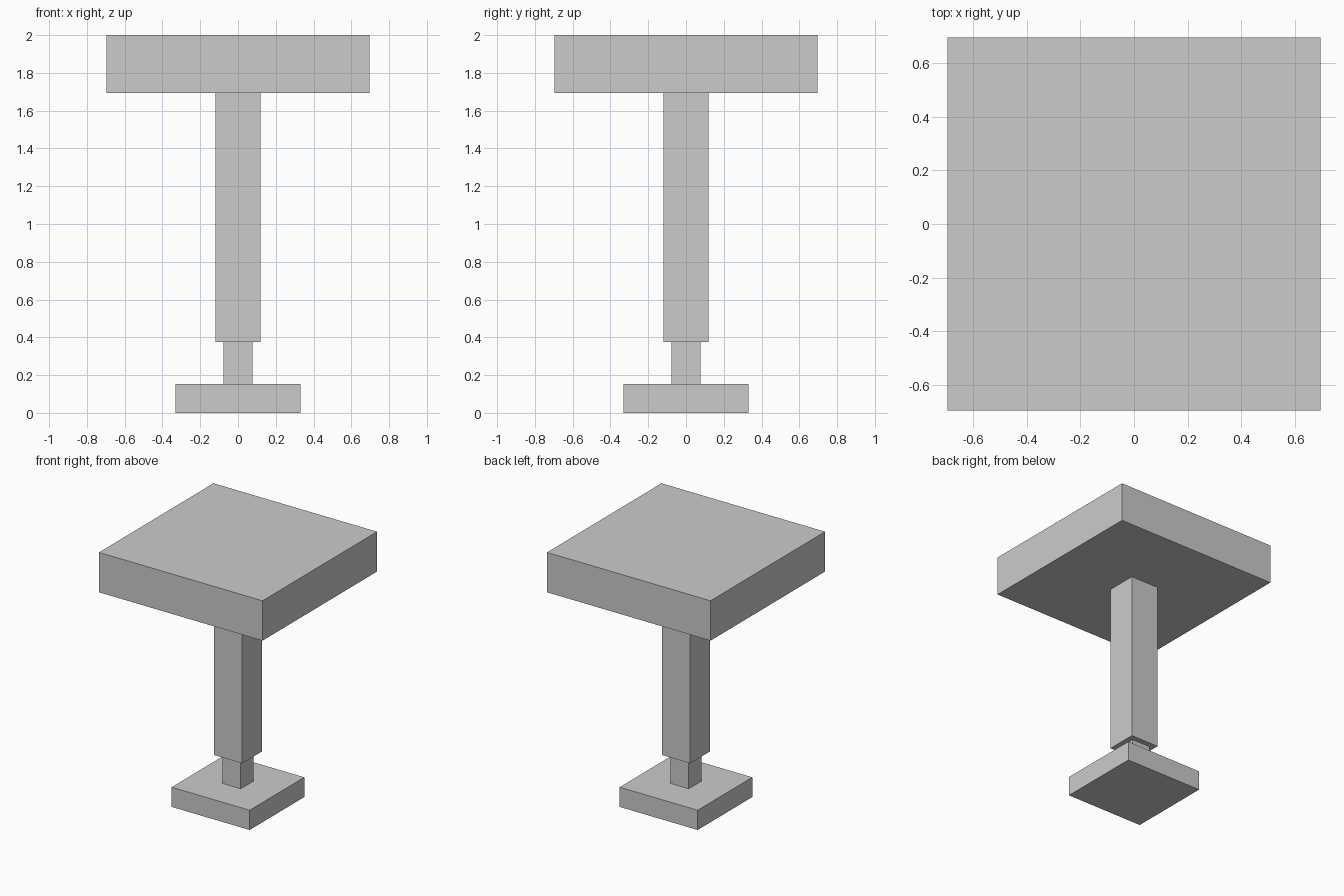
import bpy

if "Cube" in bpy.data.objects:
    bpy.data.objects.remove(bpy.data.objects["Cube"])


def box(name, half, z0, z1):
    """Square block centred on the z axis between two heights."""
    bpy.ops.mesh.primitive_cube_add(size=1, location=(0, 0, (z0 + z1) / 2))
    ob = bpy.context.object
    ob.name = name
    ob.scale = (2 * half, 2 * half, z1 - z0)
    bpy.ops.object.transform_apply(location=False, rotation=False, scale=True)
    return ob


# Floor plate, thin neck, thicker column and square top slab
box("base_plate", 0.332, 0.0, 0.152)
box("neck", 0.078, 0.152, 0.375)
box("column", 0.12, 0.375, 1.693)
box("top_slab", 0.696, 1.693, 2.0)
